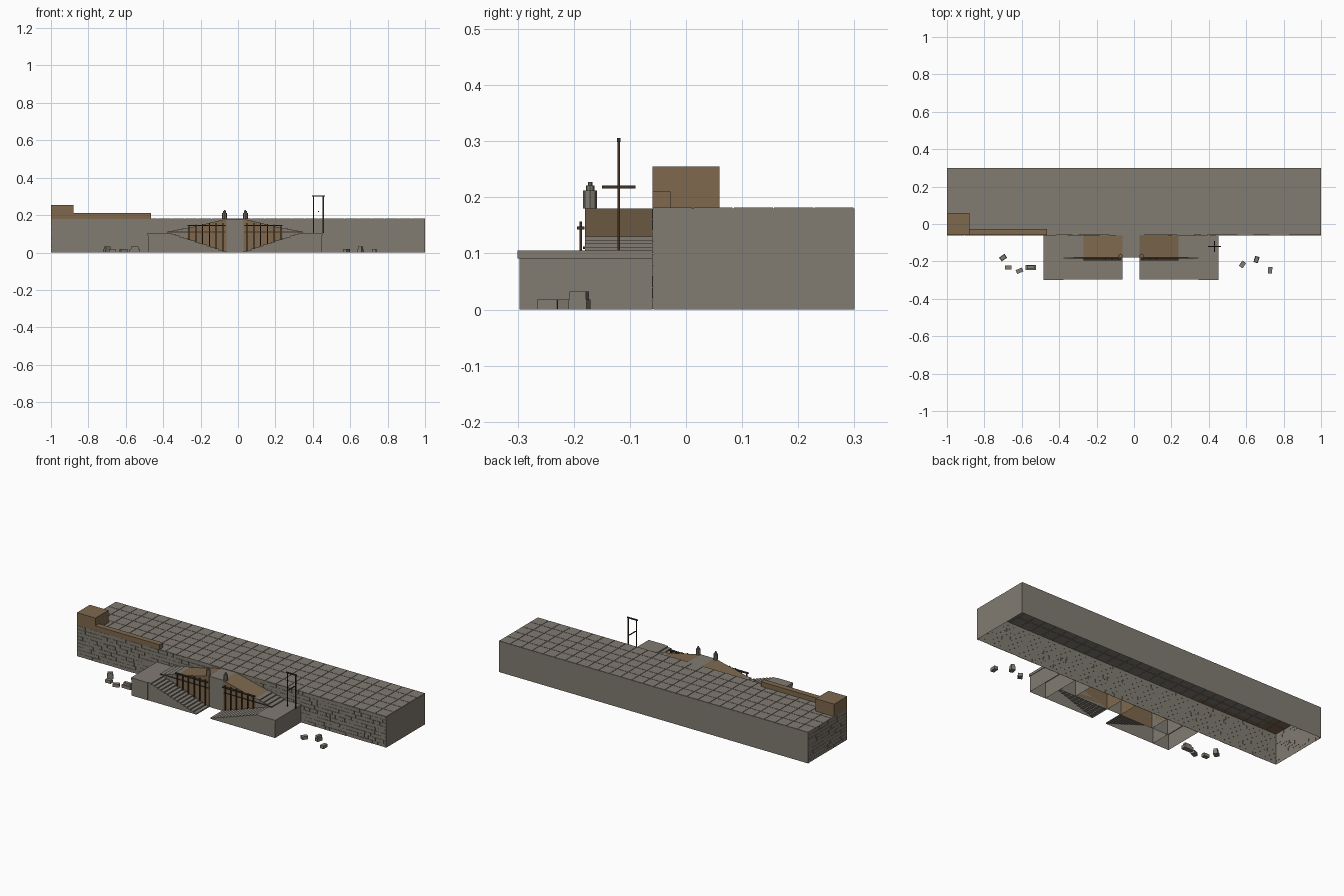
import bpy, bmesh, math, random
from mathutils import Matrix, Vector

if "Cube" in bpy.data.objects:
    bpy.data.objects.remove(bpy.data.objects["Cube"])

random.seed(4)
CX = -0.016  # centre line of the double staircase


def material(name, col):
    m = bpy.data.materials.new(name)
    m.diffuse_color = (*col, 1)
    m.use_nodes = True
    m.node_tree.nodes["Principled BSDF"].inputs["Base Color"].default_value = m.diffuse_color
    return m


STONE = material("stone", (0.22, 0.20, 0.17))
BROWN = material("brown_stone", (0.21, 0.14, 0.075))
WOOD = material("dark_wood", (0.05, 0.03, 0.018))


def finish(name, bm, mat, open_bottom=False):
    if open_bottom:
        low = [f for f in bm.faces if all(v.co.z < 1e-5 for v in f.verts)]
        bmesh.ops.delete(bm, geom=low, context='FACES')
    bmesh.ops.recalc_face_normals(bm, faces=bm.faces)
    me = bpy.data.meshes.new(name)
    bm.to_mesh(me)
    bm.free()
    me.materials.append(mat)
    ob = bpy.data.objects.new(name, me)
    bpy.context.collection.objects.link(ob)
    return ob


def add_box(bm, x, y, z, rot=0.0, skip=None):
    """Box from (min, max) pairs; skip is the outward normal of a face left open."""
    mid = Vector(((x[0] + x[1]) / 2, (y[0] + y[1]) / 2, (z[0] + z[1]) / 2))
    size = (abs(x[1] - x[0]), abs(y[1] - y[0]), abs(z[1] - z[0]))
    m = Matrix.Translation(mid) @ Matrix.Rotation(rot, 4, 'Z') @ Matrix.Diagonal((*size, 1))
    vs = bmesh.ops.create_cube(bm, size=1, matrix=m)['verts']
    if skip:
        faces = {f for v in vs for f in v.link_faces}
        worst = max(faces, key=lambda f: (f.calc_center_median() - mid).normalized().dot(Vector(skip)))
        bmesh.ops.delete(bm, geom=[worst], context='FACES_ONLY')


def box(name, x, y, z, mat=STONE, rot=0.0, open_bottom=False):
    bm = bmesh.new()
    add_box(bm, x, y, z, rot)
    return finish(name, bm, mat, open_bottom)


def extrude_profile(name, pts, y0, y1, mat):
    bm = bmesh.new()
    f = bm.faces.new([bm.verts.new((x, y0, z)) for x, z in pts])
    ext = bmesh.ops.extrude_face_region(bm, geom=[f], use_keep_orig=True)['geom']
    for v in ext:
        if isinstance(v, bmesh.types.BMVert):
            v.co.y = y1
    return finish(name, bm, mat, True)


def steps(u0, z0, u1, z1, n):
    """Stepped line rising from (u0, z0) to (u1, z1)."""
    pts = []
    for i in range(n):
        u = u0 + (u1 - u0) * i / n
        pts += [(u, z0 + (z1 - z0) * i / n), (u, z0 + (z1 - z0) * (i + 1) / n)]
    return pts + [(u1, z1)]


# Quay body, open underneath
box("quay_body", (-0.998, 1), (-0.058, 0.3), (0, 0.18), open_bottom=True)

# Paving slabs
bm = bmesh.new()
nx, ny, g = 28, 5, 0.0012
for i in range(nx):
    for j in range(ny):
        x, y = -1 + 2 * i / nx, -0.06 + 0.36 * j / ny
        add_box(bm, (x + g, x + 2 / nx - g), (y + g, y + 0.36 / ny - g), (0.179, 0.182), skip=(0, 0, -1))
finish("paving", bm, STONE)

# Stone courses on the front and the left end
bm = bmesh.new()
rows = 9
for r in range(rows):
    z0, z1 = 0.18 * r / rows + 0.0006, 0.18 * (r + 1) / rows - 0.0006
    x = -1.0
    while x < 1:
        e = min(1, x + random.uniform(0.025, 0.06))
        if e > -0.99:
            add_box(bm, (x + 0.0006, e - 0.0006), (-0.058 - random.uniform(0.0005, 0.003), -0.0578),
                    (z0, z1), skip=(0, 1, 0))
        x = e
    y = -0.058
    while y < 0.3:
        e = min(0.3, y + random.uniform(0.025, 0.06))
        add_box(bm, (-0.998 - random.uniform(0.0005, 0.002), -0.9978), (y + 0.0006, e - 0.0006),
                (z0, z1), skip=(1, 0, 0))
        y = e
finish("stone_courses", bm, STONE)

# Parapet and corner block on the left
box("corner_block", (-1, -0.88), (-0.06, 0.06), (0.18, 0.255), BROWN)
box("parapet", (-0.88, -0.465), (-0.06, -0.028), (0.18, 0.21), BROWN)

# Centre landing between the two flights
box("top_landing", (CX - 0.045, CX + 0.045), (-0.178, -0.06), (0, 0.18), open_bottom=True)

for s, side in ((-1, "left"), (1, "right")):
    def X(pts):
        return [(CX + s * u, z) for u, z in pts]

    def span(a, b):
        return tuple(sorted((CX + s * a, CX + s * b)))

    # Lower flight climbing outwards
    extrude_profile(side + "_lower_flight", X(steps(0.045, 0, 0.36, 0.105, 15) + [(0.36, 0)]),
                    -0.296, -0.18, STONE)
    # Half landing with a projecting slab
    box(side + "_half_landing", span(0.36, 0.464), (-0.297, -0.06), (0, 0.091), open_bottom=True)
    box(side + "_landing_slab", span(0.36, 0.467), (-0.3, -0.06), (0.091, 0.105))
    # Upper flight: stone steps then a brown ramp to the centre
    extrude_profile(side + "_upper_steps", X([(0.36, 0)] + steps(0.36, 0.105, 0.255, 0.13, 4) + [(0.255, 0)]),
                    -0.18, -0.06, STONE)
    extrude_profile(side + "_upper_ramp", X([(0.255, 0), (0.255, 0.13), (0.045, 0.18), (0.045, 0)]),
                    -0.18, -0.06, BROWN)
    # Wooden railing in front of the brown wall
    bm = bmesh.new()
    for k in range(6):
        u = 0.065 + 0.036 * k
        z0 = 0.105 * (u - 0.045) / 0.315
        add_box(bm, span(u - 0.003, u + 0.003), (-0.19, -0.185), (z0, 0.157 - 0.004 * max(0, k - 2)))
    add_box(bm, span(0.05, 0.255), (-0.194, -0.181), (0.143, 0.148))
    add_box(bm, span(0.05, 0.36), (-0.184, -0.18), (0.108, 0.112))
    finish(side + "_railing", bm, WOOD)
    # Stone finial at the top of the stairs
    bm = bmesh.new()
    for rad, z0, z1 in ((0.0125, 0.18, 0.212), (0.0075, 0.212, 0.221), (0.004, 0.221, 0.227)):
        bmesh.ops.create_cone(bm, cap_ends=True, segments=8, radius1=rad, radius2=rad, depth=z1 - z0,
                              matrix=Matrix.Translation((CX + s * 0.056, -0.171, (z0 + z1) / 2)))
    finish(side + "_finial", bm, STONE)

# Wooden frame standing on the right half landing
bm = bmesh.new()
for x in (0.404, 0.456):
    add_box(bm, (x - 0.003, x + 0.003), (-0.1225, -0.1175), (0.105, 0.302))
add_box(bm, (0.395, 0.465), (-0.123, -0.117), (0.299, 0.306))
add_box(bm, (0.428, 0.432), (-0.15, -0.09), (0.216, 0.221))
add_box(bm, (0.4295, 0.4305), (-0.1205, -0.1195), (0.22, 0.3))
finish("wooden_frame", bm, WOOD)

# Loose blocks on the ground: x, y, base z, length, width, angle
blocks = [(-0.70, -0.18, 0, .036, .025, .6), (-0.672, -0.232, 0, .034, .022, 0), (-0.612, -0.25, 0, .036, .022, .4),
          (-0.552, -0.232, 0, .058, .028, 0), (-0.552, -0.232, .018, .042, .018, 0), (-0.70, -0.18, .018, .028, .02, .6),
          (0.58, -0.216, 0, .024, .034, -.6), (0.655, -0.19, 0, .024, .034, -.3), (0.655, -0.19, .018, .02, .03, -.3),
          (0.728, -0.247, 0, .022, .036, -.05)]
for i, (x, y, z, l, w, a) in enumerate(blocks):
    h = 0.018 if z == 0 else 0.014
    box(f"loose_block_{i}", (x - l / 2, x + l / 2), (y - w / 2, y + w / 2), (z, z + h), STONE, a)
